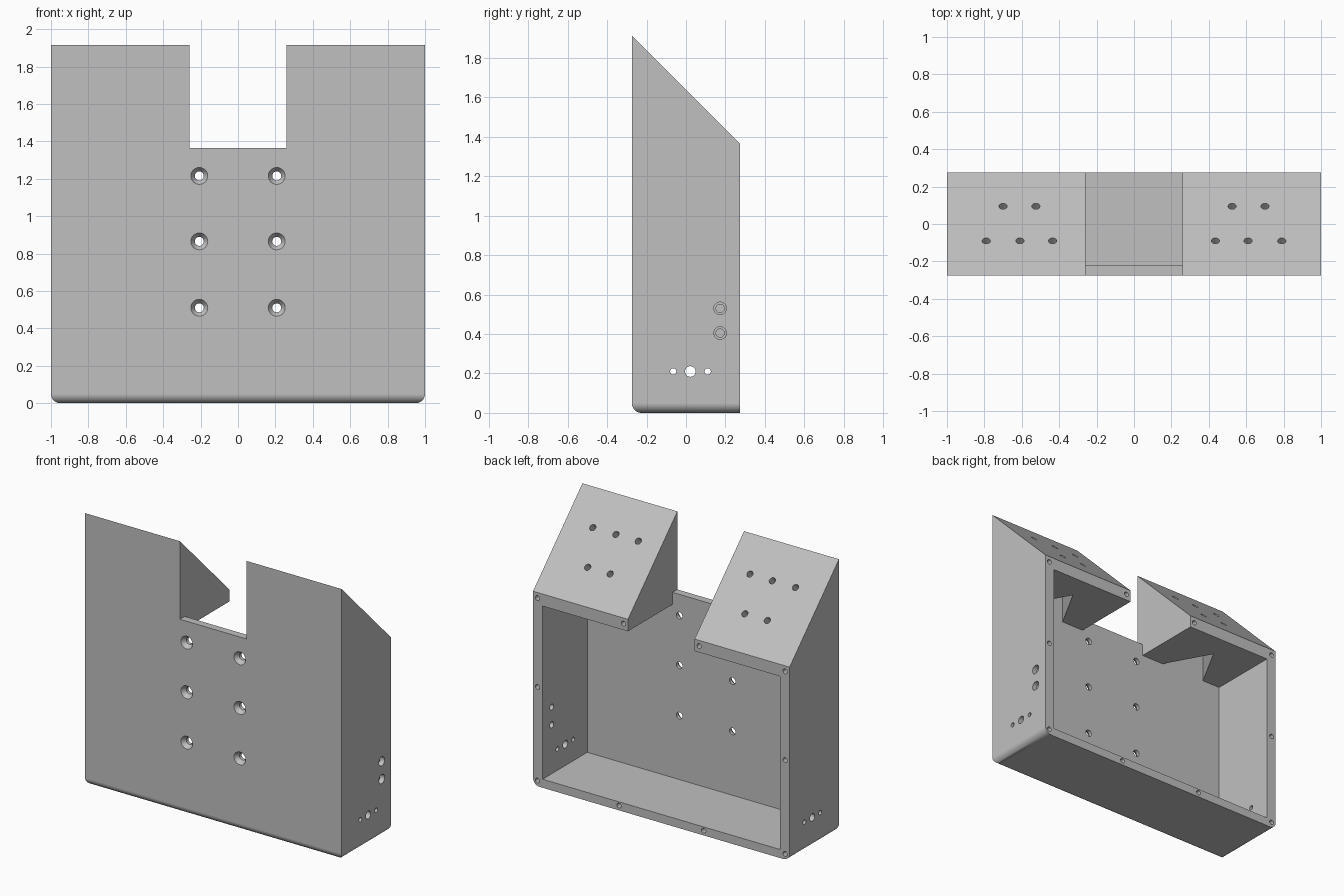
import bpy, bmesh, math
from mathutils import Matrix, Vector

if "Cube" in bpy.data.objects:
    bpy.data.objects.remove(bpy.data.objects["Cube"], do_unlink=True)

# Overall sizes
DEPTH = 0.275          # half depth
BACK_TOP, FRONT_TOP = 1.365, 1.915
FRONT_IN = -0.222      # inner face of the front wall
SIDE_IN = 0.925        # inner face of the side walls
FLOOR, CEILING = 0.06, 1.28
GAP = 0.26             # half width of the slot between the towers
SLOPE = (FRONT_TOP + BACK_TOP) / 2   # sloped tops follow z = SLOPE - y

grey = bpy.data.materials.new("light_grey_plastic")
grey.use_nodes = True
colour = (0.53, 0.53, 0.53, 1)
grey.diffuse_color = colour
grey.node_tree.nodes["Principled BSDF"].inputs["Base Color"].default_value = colour


def make_object(name, bm):
    bmesh.ops.recalc_face_normals(bm, faces=bm.faces)
    mesh = bpy.data.meshes.new(name)
    bm.to_mesh(mesh)
    bm.free()
    mesh.materials.append(grey)
    obj = bpy.data.objects.new(name, mesh)
    bpy.context.collection.objects.link(obj)
    return obj


def add_prism(bm, base, top):
    """Close two matching rings of points into a solid."""
    a = [bm.verts.new(p) for p in base]
    b = [bm.verts.new(p) for p in top]
    bm.faces.new(a)
    bm.faces.new(b)
    for i in range(len(a)):
        j = (i + 1) % len(a)
        bm.faces.new((a[i], a[j], b[j], b[i]))


def add_box(bm, x, y, z):
    ring = [(x[0], y[0]), (x[1], y[0]), (x[1], y[1]), (x[0], y[1])]
    add_prism(bm, [(*p, z[0]) for p in ring], [(*p, z[1]) for p in ring])


def add_drill(bm, start, end, r1, r2=None):
    """Cylinder or cone from start to end."""
    start, end = Vector(start), Vector(end)
    axis = end - start
    turn = axis.to_track_quat('Z', 'Y').to_matrix().to_4x4()
    bmesh.ops.create_cone(bm, cap_ends=True, segments=24, radius1=r1,
                          radius2=r1 if r2 is None else r2, depth=axis.length,
                          matrix=Matrix.Translation((start + end) / 2) @ turn)


# Solid housing from its side profile, rounded along the bottom
bm = bmesh.new()
profile = [(-DEPTH, 0), (DEPTH, 0), (DEPTH, BACK_TOP), (-DEPTH, FRONT_TOP)]
add_prism(bm, [(-1, *p) for p in profile], [(1, *p) for p in profile])
bottom = [e for e in bm.edges if all(v.co.z < 0.01 for v in e.verts)
          and not all(v.co.y > 0 for v in e.verts)]
bmesh.ops.bevel(bm, geom=bottom, offset=0.05, segments=8, profile=0.5,
                affect='EDGES')
housing = make_object("housing", bm)

cutters = []


def cutter(name, bm):
    obj = make_object(name, bm)
    obj.hide_render = True
    cutters.append(obj)


# Open back cavity
bm = bmesh.new()
add_box(bm, (-SIDE_IN, SIDE_IN), (FRONT_IN, 1), (FLOOR, CEILING))
cutter("cavity_cutter", bm)

# Slot between the two towers, and its opening into the cavity
bm = bmesh.new()
add_box(bm, (-GAP, GAP), (-1, 1), (BACK_TOP, 3))
cutter("slot_cutter", bm)
bm = bmesh.new()
add_box(bm, (-GAP, GAP), (FRONT_IN, 1), (1.1, 2.5))
cutter("slot_opening_cutter", bm)

# Triangular pocket under each tower
bm = bmesh.new()
for s in (-1, 1):
    tri = [(s * 0.435, FRONT_IN), (s * 0.785, FRONT_IN), (s * 0.61, 0.095)]
    add_prism(bm, [(x, y, 1.2) for x, y in tri],
              [(x, y, SLOPE - y - 0.15) for x, y in tri])
cutter("pocket_cutter", bm)

# Straight holes
bm = bmesh.new()
for s in (-1, 1):
    for z in (0.51, 0.865, 1.215):                      # front wall
        add_drill(bm, (s * 0.207, -0.4, z), (s * 0.207, -0.1, z), 0.024)
    for x, z in ((0.965, 0.04), (0.33, 0.033), (0.965, 0.70),
                 (0.965, 1.325), (0.295, 1.325)):       # back rim
        add_drill(bm, (s * x, 0.4, z), (s * x, 0.17, z), 0.017)
    for x, y in ((0.435, -0.09), (0.61, -0.09), (0.79, -0.09),
                 (0.525, 0.095), (0.70, 0.095)):        # sloped tops
        p = Vector((s * x, y, SLOPE - y))
        n = Vector((0, 1, 1)).normalized()
        add_drill(bm, p + n * 0.05, p - n * 0.07, 0.022)
for y, r in ((-0.065, 0.016), (0.022, 0.027), (0.11, 0.016)):   # both sides
    add_drill(bm, (-1.2, y, 0.21), (1.2, y, 0.21), r)
for z in (0.405, 0.53):                                 # one side only
    add_drill(bm, (1.2, 0.173, z), (0.8, 0.173, z), 0.021)
cutter("hole_cutter", bm)

# Countersinks on the front, counterbores on the side
bm = bmesh.new()
for s in (-1, 1):
    for z in (0.51, 0.865, 1.215):
        add_drill(bm, (s * 0.207, -DEPTH - 0.005, z),
                  (s * 0.207, -DEPTH + 0.035, z), 0.049, 0.02)
for z in (0.405, 0.53):
    add_drill(bm, (1.1, 0.173, z), (0.965, 0.173, z), 0.032)
cutter("countersink_cutter", bm)

# Cut everything and clear the helpers
bpy.ops.object.select_all(action='DESELECT')
bpy.context.view_layer.objects.active = housing
housing.select_set(True)
for c in cutters:
    mod = housing.modifiers.new(c.name, 'BOOLEAN')
    mod.operation = 'DIFFERENCE'
    mod.solver = 'EXACT'
    mod.object = c
    bpy.ops.object.modifier_apply(modifier=mod.name)
    bpy.data.objects.remove(c, do_unlink=True)

# Smooth rounds, crisp flats
bpy.ops.object.shade_smooth_by_angle(angle=math.radians(30))
weighted = housing.modifiers.new("even_shading", 'WEIGHTED_NORMAL')
weighted.keep_sharp = True
